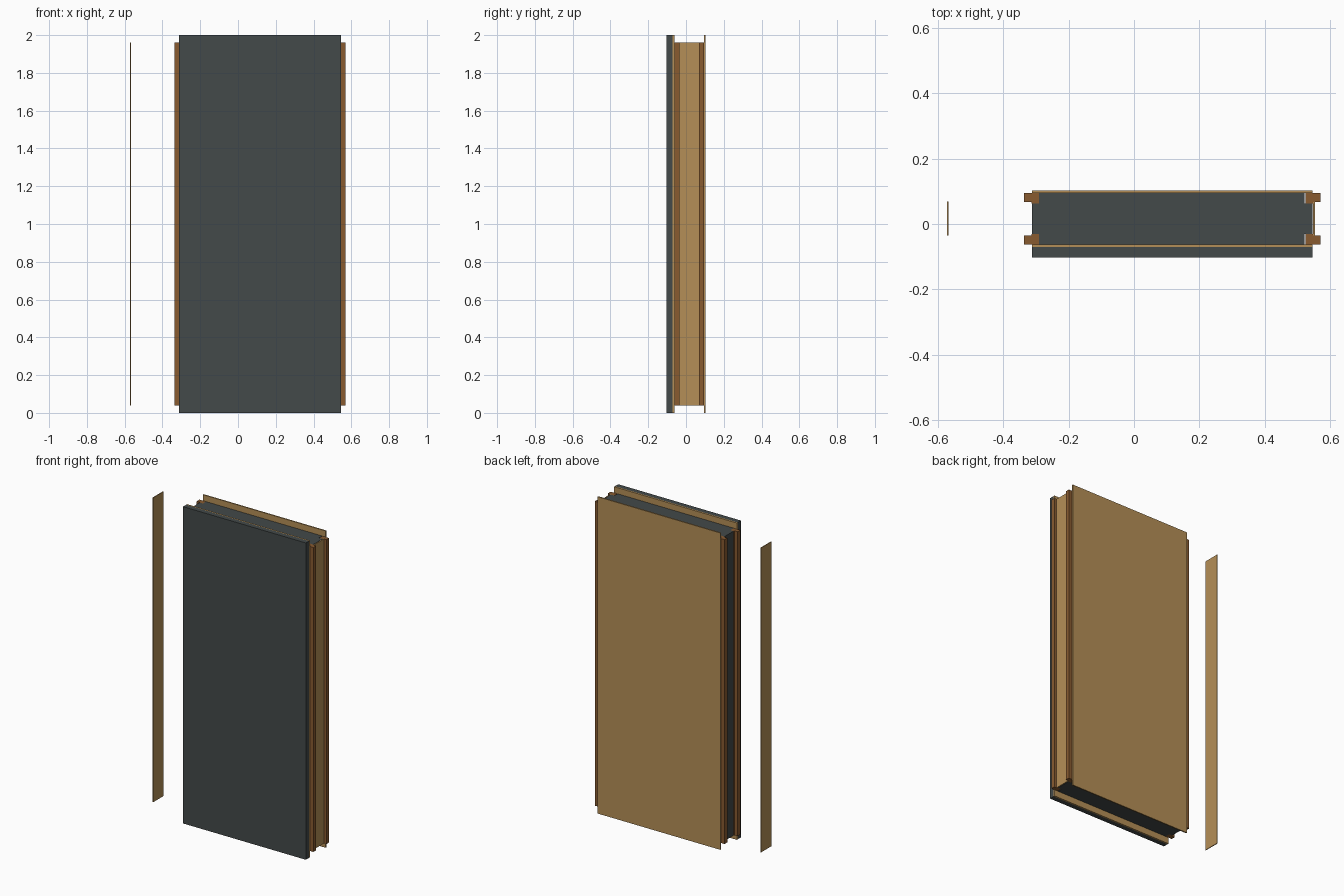
import bpy, bmesh

if "Cube" in bpy.data.objects:
    bpy.data.objects.remove(bpy.data.objects["Cube"])


def material(name, rgb):
    m = bpy.data.materials.new(name)
    m.diffuse_color = (*rgb, 1)
    m.use_nodes = True
    m.node_tree.nodes["Principled BSDF"].inputs["Base Color"].default_value = m.diffuse_color
    return m


DARK = material("dark grey", (0.056, 0.067, 0.067))
TAN = material("tan board", (0.46, 0.275, 0.095))
BROWN = material("brown timber", (0.25, 0.105, 0.03))


def prism(name, outline, z0, z1, mat):
    """Extrude a plan outline upward from z0 to z1."""
    bm = bmesh.new()
    base = bm.faces.new([bm.verts.new((x, y, z0)) for x, y in outline])
    top = bmesh.ops.extrude_face_region(bm, geom=[base])["geom"]
    for v in top:
        if isinstance(v, bmesh.types.BMVert):
            v.co.z = z1
    bmesh.ops.recalc_face_normals(bm, faces=bm.faces[:])
    mesh = bpy.data.meshes.new(name)
    bm.to_mesh(mesh)
    bm.free()
    mesh.materials.append(mat)
    ob = bpy.data.objects.new(name, mesh)
    bpy.context.collection.objects.link(ob)
    return ob


def slab(name, x0, x1, y0, y1, z0, z1, mat):
    return prism(name, [(x0, y0), (x1, y0), (x1, y1), (x0, y1)], z0, z1, mat)


L, R = -0.312, 0.546            # sheet edges
CX = (L + R) / 2                # panel centre
Z0, Z1 = 0.04, 1.962            # recessed core and studs
YF, YB = -0.062, 0.095          # inside faces of the sheets
CY = (YF + YB) / 2

# Face sheets, full height
slab("front_cladding", L, R, -0.103, -0.071, 0, 2, DARK)
slab("front_board", L, R, -0.071, YF, 0, 2, TAN)
slab("back_board", L, R, YB, 0.103, 0, 2, TAN)

# Insulating core, notched at the corners for the studs
n, g, s = 0.022, 0.004, 0.032   # notch depth, fitting gap, stud thickness
l, r = L + n, R - n + 0.001
prism("insulation_core", [
    (l, YF), (r - g, YF), (r - g, YF + s), (R, YF + s), (R, YB - s),
    (r - g, YB - s), (r - g, YB), (l, YB), (l, YB - s), (L, YB - s),
    (L, YF + s), (l, YF + s)], Z0, Z1, DARK)

# Four studs, each rebated on its outer inside corner
for sx, side in ((-1, "left"), (1, "right")):
    for sy, face in ((-1, "front"), (1, "back")):
        hx, hy = (R - L) / 2, (YB - YF) / 2
        profile = [(hx - n, hy), (hx + 0.024, hy), (hx + 0.024, hy - s + 0.005),
                   (hx + 0.002, hy - s + 0.005), (hx + 0.002, hy - s), (hx - n, hy - s)]
        prism(f"{face}_{side}_stud",
              [(CX + sx * x, CY + sy * y) for x, y in profile], Z0, Z1, BROWN)

# Joint strips: one seated in the right rebates, one standing off on the left
for name, x in (("seated_joint_strip", R + 0.002), ("loose_joint_strip", -0.572)):
    slab(name, x, x + 0.005, CY - 0.052, CY + 0.052, Z0, Z1, TAN)
